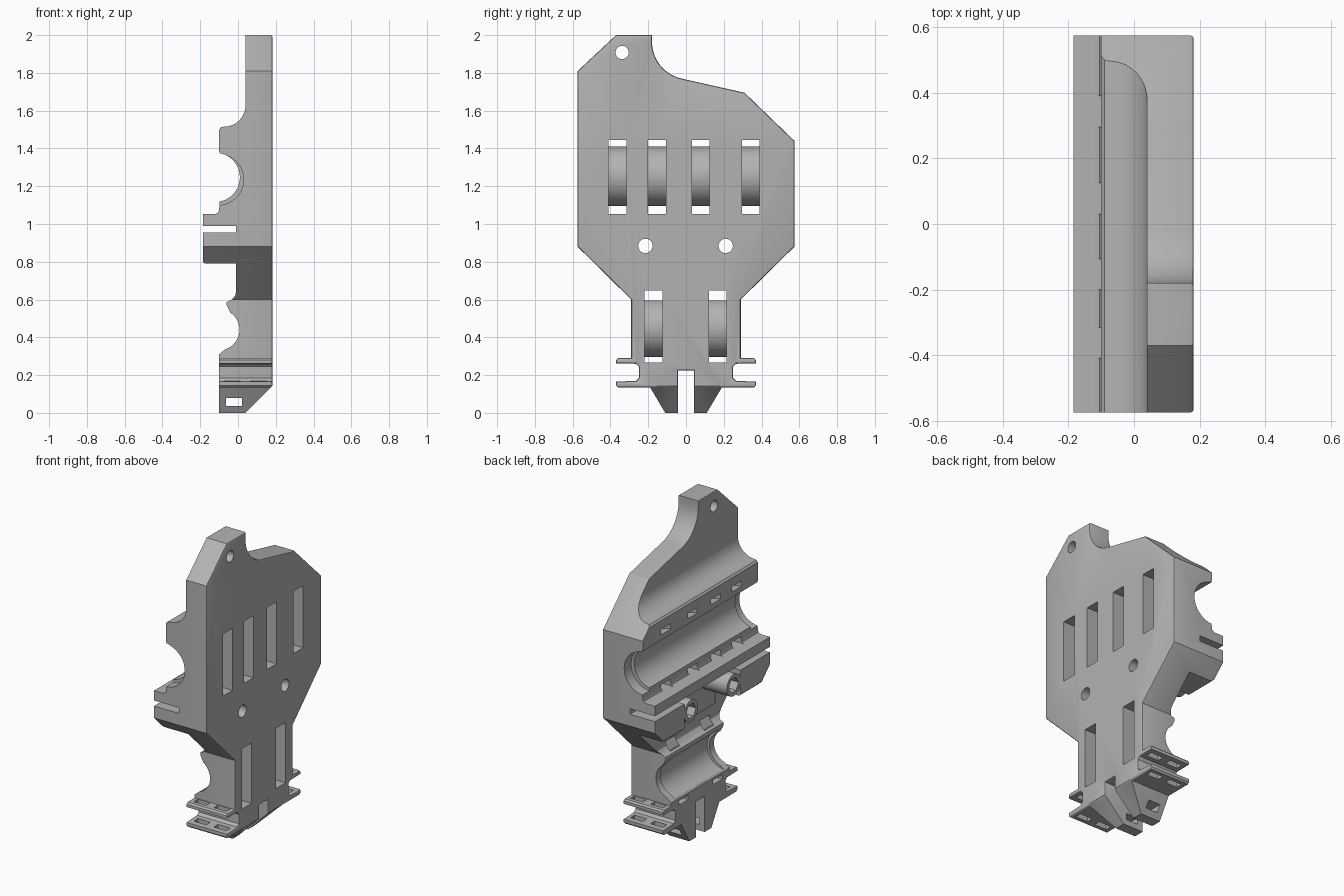
import bpy, bmesh
from math import sin, cos, radians

cube = bpy.data.objects.get("Cube")
if cube:
    bpy.data.objects.remove(cube, do_unlink=True)

grey = bpy.data.materials.new("plain grey")
grey.use_nodes = True
grey.diffuse_color = (0.45, 0.45, 0.45, 1)
grey.node_tree.nodes["Principled BSDF"].inputs["Base Color"].default_value = (0.45, 0.45, 0.45, 1)


def arc(cx, cy, r, a0, a1, n=20):
    angles = [radians(a0 + (a1 - a0) * i / n) for i in range(n + 1)]
    return [(cx + r * cos(a), cy + r * sin(a)) for a in angles]


def disc(cx, cy, r, n=32):
    return arc(cx, cy, r, 0, 360, n)[:-1]


def rect(u0, u1, v0, v1):
    return [(u0, v0), (u1, v0), (u1, v1), (u0, v1)]


def prism(name, axis, pts, a, b, round_end=0):
    """Extrude a 2D section along an axis; optionally round the far rim."""
    place = {"x": lambda u, v, t: (t, u, v),
             "y": lambda u, v, t: (u, t, v),
             "z": lambda u, v, t: (u, v, t)}[axis]
    bm = bmesh.new()
    near = [bm.verts.new(place(u, v, a)) for u, v in pts]
    far = [bm.verts.new(place(u, v, b)) for u, v in pts]
    bm.faces.new(near)
    cap = bm.faces.new(far)
    for i in range(len(pts)):
        j = (i + 1) % len(pts)
        bm.faces.new((near[i], near[j], far[j], far[i]))
    bmesh.ops.recalc_face_normals(bm, faces=bm.faces)
    if round_end:
        bmesh.ops.bevel(bm, geom=list(cap.edges), offset=round_end,
                        segments=2, profile=0.5, affect='EDGES')
    me = bpy.data.meshes.new(name)
    bm.to_mesh(me)
    bm.free()
    me.materials.append(grey)
    ob = bpy.data.objects.new(name, me)
    bpy.context.scene.collection.objects.link(ob)
    return ob


def combine(target, tool, operation='DIFFERENCE'):
    """Apply a boolean and remove the tool."""
    mod = target.modifiers.new("shape", 'BOOLEAN')
    mod.operation, mod.object, mod.solver = operation, tool, 'EXACT'
    bpy.context.view_layer.update()
    bpy.context.view_layer.objects.active = target
    bpy.ops.object.modifier_apply(modifier=mod.name)
    bpy.data.objects.remove(tool, do_unlink=True)


# Plate outline: symmetric lower half with feet and side flanges
half = [(0.043, 0.225), (0.043, 0), (0.11, 0), (0.19, 0.135), (0.36, 0.135),
        (0.37, 0.145), (0.37, 0.165), (0.265, 0.17), (0.25, 0.185),
        (0.25, 0.245), (0.265, 0.26), (0.37, 0.262), (0.37, 0.28),
        (0.36, 0.29), (0.29, 0.29), (0.29, 0.6), (0.574, 0.88)]
outline = half + [(0.574, 1.44), (0.31, 1.695)]
outline += arc(0.02, 1.965, 0.2, 258, 180, 14)
outline += [(-0.18, 2), (-0.37, 2), (-0.574, 1.81)]
outline += [(-y, z) for y, z in reversed(half)]
body = prism("cradle_plate", "x", outline, -0.25, 0.182, 0.01)

# Thickness section with two cradles, two ledges and a curved shoulder
section = [(0.3, 0.26), (-0.06, -0.1), (-0.1, -0.1), (-0.1, 0.31), (-0.07, 0.335)]
section += arc(-0.1, 0.44, 0.108, -68, 56)
section += [(-0.06, 0.57), (-0.06, 0.587), (-0.035, 0.598), (-0.015, 0.62),
            (-0.01, 0.645), (-0.01, 0.79), (-0.175, 0.79), (-0.185, 0.80),
            (-0.185, 0.955), (-0.01, 0.955), (-0.01, 0.99), (-0.185, 0.99),
            (-0.185, 1.052), (-0.12, 1.052), (-0.105, 1.06), (-0.1, 1.075)]
section += arc(-0.12, 1.247, 0.13, -80, 80)
section += [(-0.1, 1.385), (-0.1, 1.50), (-0.09, 1.512)]
section += arc(-0.075, 1.63, 0.115, -90, 0)
section += [(0.04, 2.1), (0.3, 2.1)]
combine(body, prism("section", "y", section, -0.7, 0.7), 'INTERSECT')

# Open the lower ledge between its two end arms
combine(body, prism("ledge_gap", "x", rect(-0.28, 0.28, 0.7, 0.972), -0.4, -0.008))

# Wider bores: end recesses of the upper cradle, middle of the lower one
for a, b in ((-0.7, -0.505), (0.505, 0.7)):
    combine(body, prism("recess", "y", disc(-0.105, 1.235, 0.135, 40), a, b))
combine(body, prism("bore", "y", disc(-0.1, 0.44, 0.124, 40), -0.245, 0.245))


# Strap slots that pass around the back of each cradle
def strap_slot(y, low, high, mid, r):
    pts = [(0.3, low), (0.3, high), (-0.4, high), (-0.4, mid + r)]
    pts += arc(-0.1, mid, r, 90, -90) + [(-0.4, mid - r), (-0.4, low)]
    combine(body, prism("strap_slot", "y", pts, y - 0.047, y + 0.047))


for y in (-0.362, -0.153, 0.078, 0.343):
    strap_slot(y, 1.053, 1.445, 1.2525, 0.158)
for y in (-0.172, 0.168):
    strap_slot(y, 0.267, 0.648, 0.45, 0.155)

# Bolt bosses with hexagonal sockets and through holes
for y in (-0.215, 0.21):
    combine(body, prism("boss", "x", disc(y, 0.884, 0.069), -0.183, 0.02), 'UNION')
    combine(body, prism("socket", "x", disc(y, 0.884, 0.048, 6), -0.3, -0.06))
    combine(body, prism("bolt_hole", "x", disc(y, 0.884, 0.038), -0.3, 0.3))
combine(body, prism("hanging_hole", "x", disc(-0.338, 1.908, 0.035), -0.3, 0.3))

# Windows through the feet and slots through the side flanges
combine(body, prism("foot_window", "y", rect(-0.063, 0.02, 0.037, 0.078), -0.7, 0.7))
for y in (-0.315, 0.315):
    for x in (-0.03, 0.11):
        combine(body, prism("flange_slot", "z",
                            rect(x - 0.043, x + 0.043, y - 0.02, y + 0.02), 0.1, 0.32))

# Smooth the curved surfaces, keep the edges crisp
body.data.materials.clear()
body.data.materials.append(grey)
for face in body.data.polygons:
    face.material_index = 0
bpy.ops.object.select_all(action='DESELECT')
body.select_set(True)
bpy.context.view_layer.objects.active = body
bpy.ops.object.shade_smooth_by_angle(angle=radians(25))
